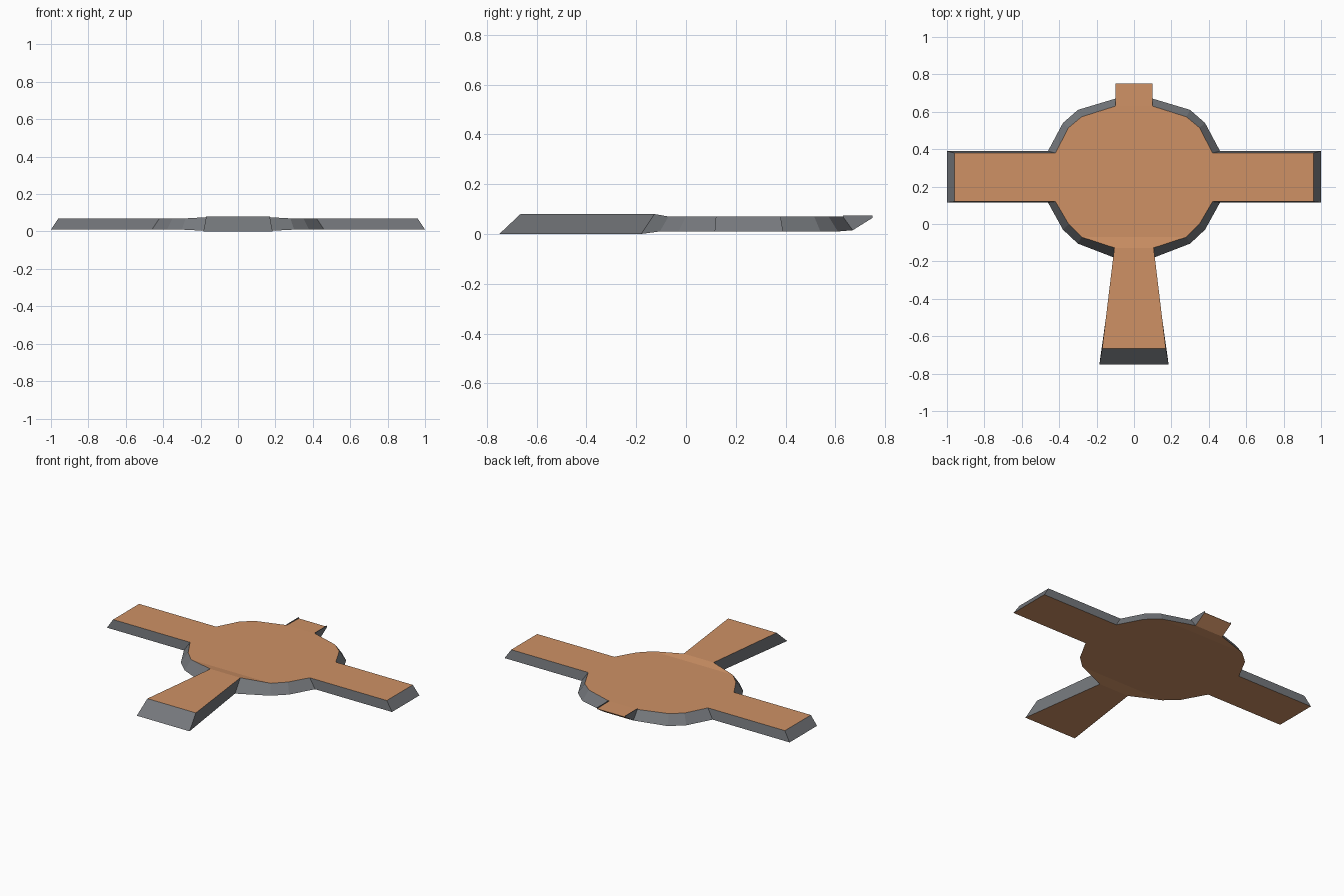
import bpy, bmesh

if "Cube" in bpy.data.objects:
    bpy.data.objects.remove(bpy.data.objects["Cube"])


def material(name, rgb):
    m = bpy.data.materials.new(name)
    m.diffuse_color = (*rgb, 1)
    m.use_nodes = True
    m.node_tree.nodes["Principled BSDF"].inputs["Base Color"].default_value = m.diffuse_color
    return m


ORANGE = material("copper orange", (0.62, 0.285, 0.13))
GRAY = material("slate gray", (0.18, 0.19, 0.205))

# Right half outlines (x, y, z), from the front leg end to the back tab end
TOP = [(0.17, -0.665, 0.08), (0.105, -0.127, 0.08), (0.28, -0.07, 0.07),
       (0.35, 0.0, 0.07), (0.42, 0.12, 0.07), (0.96, 0.12, 0.07),
       (0.96, 0.38, 0.07), (0.42, 0.38, 0.07), (0.35, 0.515, 0.07),
       (0.28, 0.573, 0.07), (0.10, 0.63, 0.07), (0.10, 0.75, 0.067)]
BOTTOM = [(0.185, -0.75, 0.0), (0.105, -0.18, 0.0), (0.30, -0.105, 0.01),
          (0.38, -0.03, 0.01), (0.46, 0.115, 0.01), (1.0, 0.115, 0.01),
          (1.0, 0.39, 0.01), (0.46, 0.39, 0.01), (0.38, 0.54, 0.01),
          (0.30, 0.61, 0.01), (0.10, 0.67, 0.015), (0.10, 0.75, 0.065)]
# Flat zones along the outline: leg, front slope, disc with arms, back, tab
BANDS = [(0, 1), (1, 2), (2, 9), (9, 10), (10, 11)]


def finish(bm, name):
    bmesh.ops.recalc_face_normals(bm, faces=bm.faces)
    mesh = bpy.data.meshes.new(name)
    bm.to_mesh(mesh)
    bm.free()
    mesh.materials.append(ORANGE)
    mesh.materials.append(GRAY)
    bpy.context.collection.objects.link(bpy.data.objects.new(name, mesh))


def mirrored(bm, pts):
    return ([bm.verts.new(p) for p in pts],
            [bm.verts.new((-x, y, z)) for x, y, z in pts])


# Main plate: orange caps with gray bevelled sides
bm = bmesh.new()
top, bottom = mirrored(bm, TOP), mirrored(bm, BOTTOM)
for right, left in (top, bottom):
    for a, b in BANDS:
        bm.faces.new(right[a:b + 1] + left[a:b + 1][::-1])
for t, b in zip(top, bottom):
    for i in range(len(TOP) - 1):
        bm.faces.new((t[i], t[i + 1], b[i + 1], b[i])).material_index = 1
bm.faces.new((top[0][0], top[1][0], bottom[1][0], bottom[0][0])).material_index = 1
bm.faces.new((top[0][-1], top[1][-1], bottom[1][-1], bottom[0][-1]))
finish(bm, "plate_with_arms")

# Thin raised lips along both tab edges
bm = bmesh.new()
for s in (-1, 1):
    prof = [(0.63, 0.068), (0.75, 0.065), (0.75, 0.075), (0.63, 0.075)]
    a = [bm.verts.new((s * 0.100, y, z)) for y, z in prof]
    b = [bm.verts.new((s * 0.098, y, z)) for y, z in prof]
    bm.faces.new(a)
    bm.faces.new(b)
    for i in range(4):
        j = (i + 1) % 4
        bm.faces.new((a[i], a[j], b[j], b[i]))
for f in bm.faces:
    f.material_index = 1
finish(bm, "tab_lips")
